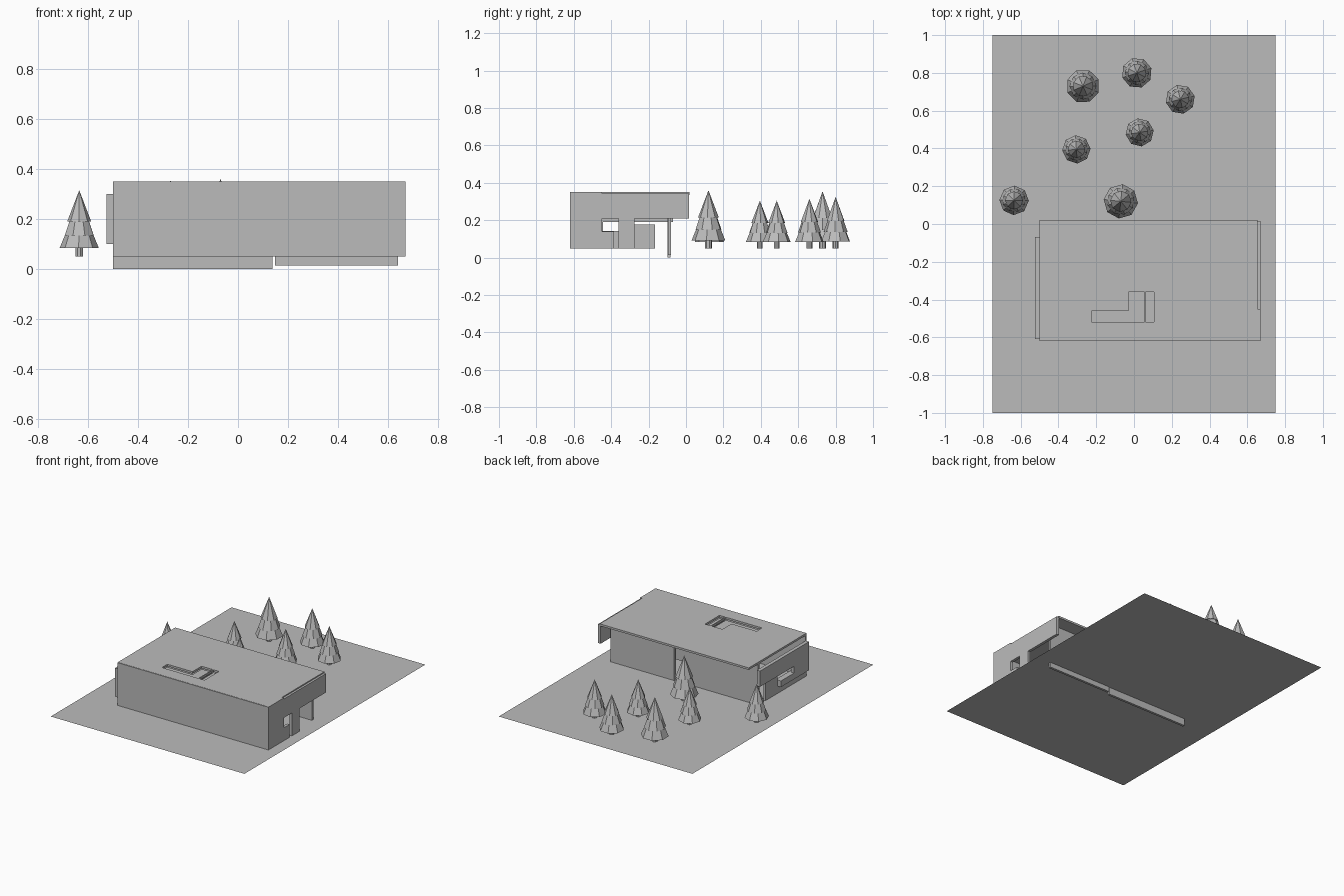
import bpy, bmesh, math
from mathutils import Matrix, Vector

if "Cube" in bpy.data.objects:
    bpy.data.objects.remove(bpy.data.objects["Cube"], do_unlink=True)

grey = bpy.data.materials.new("plain_grey")
grey.use_nodes = True
grey.diffuse_color = (0.5, 0.5, 0.5, 1)
grey.node_tree.nodes["Principled BSDF"].inputs["Base Color"].default_value = (0.5, 0.5, 0.5, 1)


def finish(name, bm):
    mesh = bpy.data.meshes.new(name)
    bm.to_mesh(mesh)
    bm.free()
    mesh.materials.append(grey)
    obj = bpy.data.objects.new(name, mesh)
    bpy.context.collection.objects.link(obj)
    return obj


def boxes(name, *bounds):
    """One object from boxes given as (x0, x1, y0, y1, z0, z1)."""
    bm = bmesh.new()
    for x0, x1, y0, y1, z0, z1 in bounds:
        centre = Vector((x0 + x1, y0 + y1, z0 + z1)) / 2
        size = Matrix.Diagonal((x1 - x0, y1 - y0, z1 - z0, 1))
        bmesh.ops.create_cube(bm, size=1, matrix=Matrix.Translation(centre) @ size)
    return finish(name, bm)


def cut(obj, *bounds):
    """Cut box-shaped openings out of an object."""
    for b in bounds:
        cutter = boxes("cutter", b)
        cutter.hide_render = True
        mod = obj.modifiers.new("opening", "BOOLEAN")
        mod.operation, mod.solver, mod.object = "DIFFERENCE", "EXACT", cutter
        bpy.context.view_layer.update()
        graph = bpy.context.evaluated_depsgraph_get()
        mesh = bpy.data.meshes.new_from_object(obj.evaluated_get(graph))
        obj.modifiers.clear()
        obj.data = mesh
        bpy.data.objects.remove(cutter, do_unlink=True)


GROUND = 0.05

# Ground sheet
bm = bmesh.new()
bmesh.ops.create_grid(bm, x_segments=1, y_segments=1, size=1,
                      matrix=Matrix.Translation((0, 0, GROUND)) @ Matrix.Diagonal((0.75, 1, 1, 1)))
finish("ground", bm)

# Roof with skylight openings and sunken panes
roof = boxes("roof", (-0.5, 0.655, -0.615, 0.02, 0.336, 0.35))
skylights = [(-0.225, -0.028, -0.52, -0.46),
             (-0.03, 0.055, -0.52, -0.36),
             (0.062, 0.105, -0.52, -0.36)]
cut(roof, *[s + (0.3, 0.4) for s in skylights])
boxes("skylight_panes", *[s + (0.325, 0.33) for s in skylights])

# Front wall
boxes("front_wall", (-0.5, 0.655, -0.62, -0.605, GROUND, 0.349))

# Right end wall: solid front part, sill, pillar and long header
boxes("right_wall",
      (0.65, 0.67, -0.62, -0.45, GROUND, 0.35),
      (0.65, 0.67, -0.45, -0.385, GROUND, 0.14),
      (0.65, 0.67, -0.36, -0.275, GROUND, 0.21),
      (0.65, 0.67, -0.45, 0.015, 0.21, 0.342))

# Left end wall: raised outer panel with a slot, low inner wall behind it
boxes("left_panel",
      (-0.525, -0.5, -0.61, -0.445, 0.1, 0.3),
      (-0.525, -0.5, -0.445, -0.07, 0.19, 0.3),
      (-0.525, -0.5, -0.445, -0.3, 0.1, 0.143))
boxes("left_inner_wall",
      (-0.5, -0.485, -0.605, -0.3, GROUND, 0.143),
      (-0.5, -0.485, -0.3, -0.165, GROUND, 0.178))

# Back wall in two lengths, running below the ground, with a doorway
back = boxes("back_wall_left", (-0.5, 0.138, -0.1, -0.083, 0, 0.336))
cut(back, (0.09, 0.2, -0.2, 0, GROUND, 0.2))
boxes("back_wall_right", (0.147, 0.64, -0.097, -0.08, 0.015, 0.336))

# Trees: a trunk and three tapering tiers, as (bottom radius, top radius, bottom z, top z)
TIERS = [(0.016, 0.016, 0.0, 0.06),
         (0.078, 0.045, 0.035, 0.115),
         (0.062, 0.03, 0.085, 0.175),
         (0.048, 0.0, 0.14, 0.265)]
TREES = [(-0.27, 0.73, 0.355), (0.015, 0.80, 0.325), (0.245, 0.66, 0.315),
         (0.03, 0.485, 0.305), (-0.305, 0.395, 0.305), (-0.635, 0.125, 0.315),
         (-0.07, 0.12, 0.36)]
for i, (x, y, top) in enumerate(TREES):
    bm = bmesh.new()
    scale = (top - GROUND) / TIERS[-1][3]
    for k, (r0, r1, z0, z1) in enumerate(TIERS):
        place = (Matrix.Translation((x, y, GROUND + scale * (z0 + z1) / 2))
                 @ Matrix.Rotation(i * 0.7 + k * 0.4, 4, "Z"))
        bmesh.ops.create_cone(bm, cap_ends=True, segments=8, radius1=r0 * scale,
                              radius2=r1 * scale, depth=(z1 - z0) * scale, matrix=place)
    finish("tree_%d" % (i + 1), bm)
